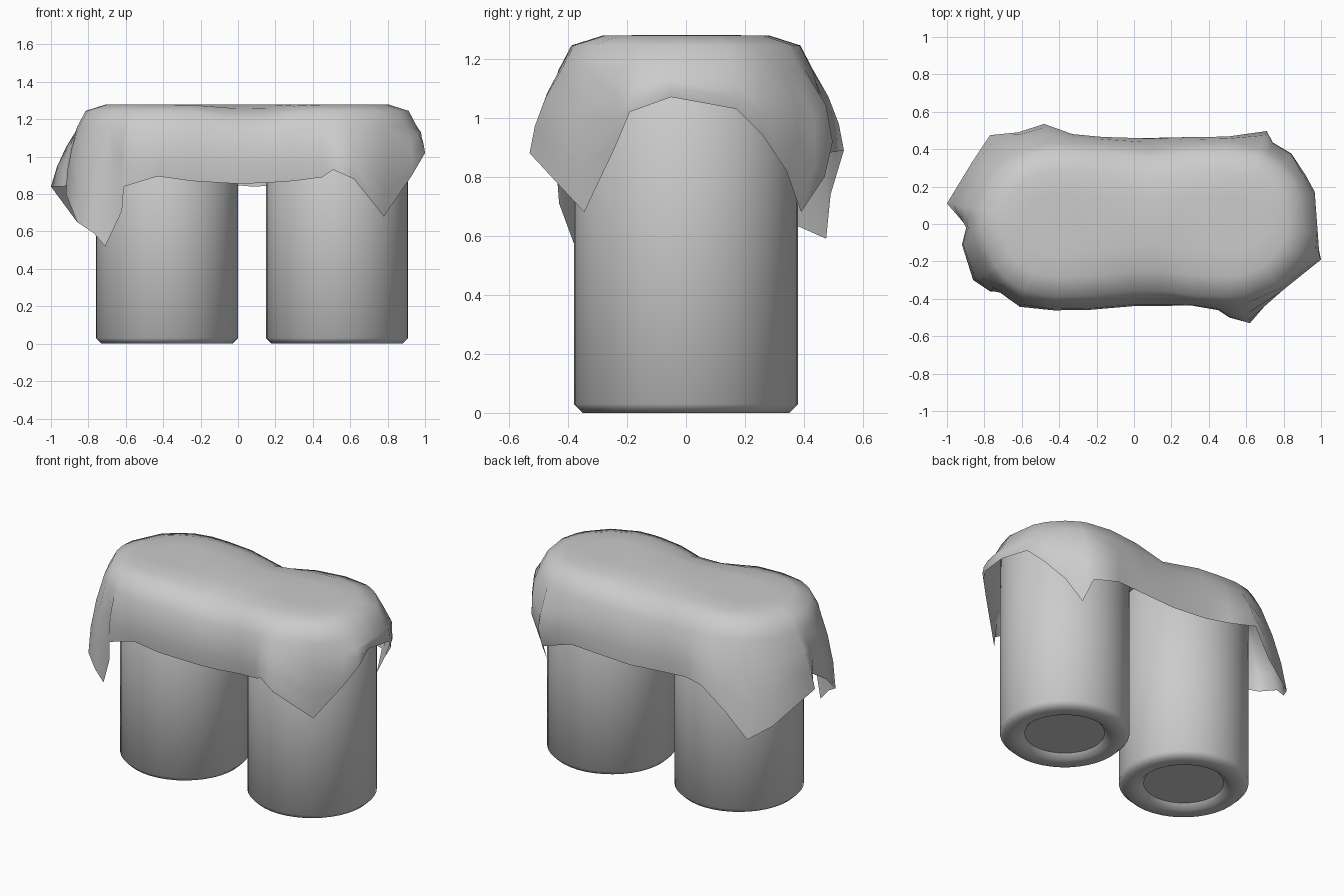
import bpy, bmesh, math
from mathutils import Vector

cube = bpy.data.objects.get("Cube")
if cube:
    bpy.data.objects.remove(cube)

LEFT_X, RIGHT_X = 0.53, -0.38      # axes of the two columns
RADIUS = 0.38

grey = bpy.data.materials.new("plain grey")
grey.use_nodes = True
colour = (0.6, 0.6, 0.6, 1)
grey.diffuse_color = colour
grey.node_tree.nodes["Principled BSDF"].inputs["Base Color"].default_value = colour


def finish(bm, name):
    bmesh.ops.recalc_face_normals(bm, faces=bm.faces)
    mesh = bpy.data.meshes.new(name)
    bm.to_mesh(mesh)
    bm.free()
    mesh.materials.append(grey)
    obj = bpy.data.objects.new(name, mesh)
    bpy.context.collection.objects.link(obj)
    return obj


def bridge(bm, lower, upper):
    count = len(lower)
    for i in range(count):
        j = (i + 1) % count
        face = bm.faces.new((lower[i], lower[j], upper[j], upper[i]))
        face.smooth = True


# Columns: revolved profile with a chamfered lip round a recessed end disc
def column(name, centre_x, sides=40):
    profile = [(0.235, 0.03), (0.265, 0), (0.35, 0), (RADIUS, 0.03),
               (RADIUS, 1.205), (0.35, 1.235), (0.265, 1.235), (0.235, 1.205)]
    bm = bmesh.new()
    rings = []
    for radius, z in profile:
        ring = []
        for i in range(sides):
            a = math.tau * i / sides
            ring.append(bm.verts.new((centre_x + radius * math.cos(a),
                                      radius * math.sin(a), z)))
        rings.append(ring)
    for lower, upper in zip(rings, rings[1:]):
        bridge(bm, lower, upper)
    for ring in (rings[0], rings[-1]):
        bm.faces.new(ring)
        for i in range(sides):
            bm.edges.get((ring[i - 1], ring[i])).smooth = False
    return finish(bm, name)


column("left_column", LEFT_X)
column("right_column", RIGHT_X)

# Hem of the draped cloth, running round from the right end past the front
HEM = [
    (-1, .11, .84), (-.93, .03, .84), (-.89, -.02, .86), (-.92, -.11, .8),
    (-.86, -.3, .65), (-.77, -.36, .59), (-.71, -.36, .52), (-.62, -.43, .71),
    (-.61, -.44, .84), (-.43, -.45, .895), (-.25, -.45, .87), (0, -.43, .855),
    (.15, -.43, .86), (.3, -.42, .87), (.45, -.45, .89), (.51, -.5, .93),
    (.62, -.53, .88), (.78, -.345, .68), (.93, -.24, .9), (1, -.19, 1.02),
    (.97, -.05, 1.07), (.96, .17, 1.03), (.91, .26, .94), (.81, .34, .82),
    (.72, .39, .68), (.7, .47, .8), (.5, .46, .86), (.3, .46, .85),
    (.08, .46, .84), (-.17, .46, .86), (-.33, .48, .88), (-.48, .535, .89),
    (-.62, .49, .74), (-.77, .475, .59), (-.86, .34, .65),
]


# Each strand runs from the flat top over the shoulder to its hem point
def strand(hem):
    hem = Vector(hem)
    anchor = Vector((min(max(hem.x, RIGHT_X), LEFT_X), 0, 0))
    out = Vector((hem.x - anchor.x, hem.y, 0))
    reach = out.length
    out.normalize()
    waist = math.exp(-((hem.x - 0.08) / 0.19) ** 2)
    wide = 0.05 * max(0, -out.x)
    points = []
    for radius, z, sag in ((.15, 1.28, 0), (.28, 1.278, .025),
                           (.385, 1.245, .045), (.43, 1.16, .03)):
        r = min(radius + wide, reach) - 0.03 * waist
        points.append(anchor + out * r + Vector((0, 0, z - sag * waist)))
    shoulder = points[-1]
    # the cloth billows out most above the back left corner
    back_fold = hem.z < 0.85 and hem.x > 0.6 and hem.y > 0
    billow = 0.06 if back_fold else 0.02
    for t in (0.33, 0.67):
        bulge = out * billow * math.sin(math.pi * t)
        points.append(shoulder.lerp(hem, t) + bulge)
    return points + [hem]


bm = bmesh.new()
strands = [[bm.verts.new(p) for p in strand(h)] for h in HEM]
rings = [list(r) for r in zip(*strands)]
for inner, outer in zip(rings, rings[1:]):
    bridge(bm, inner, outer)
cap = bm.faces.new(rings[0])
cap.smooth = True
bmesh.ops.triangulate(bm, faces=[cap])
finish(bm, "draped_cloth")
